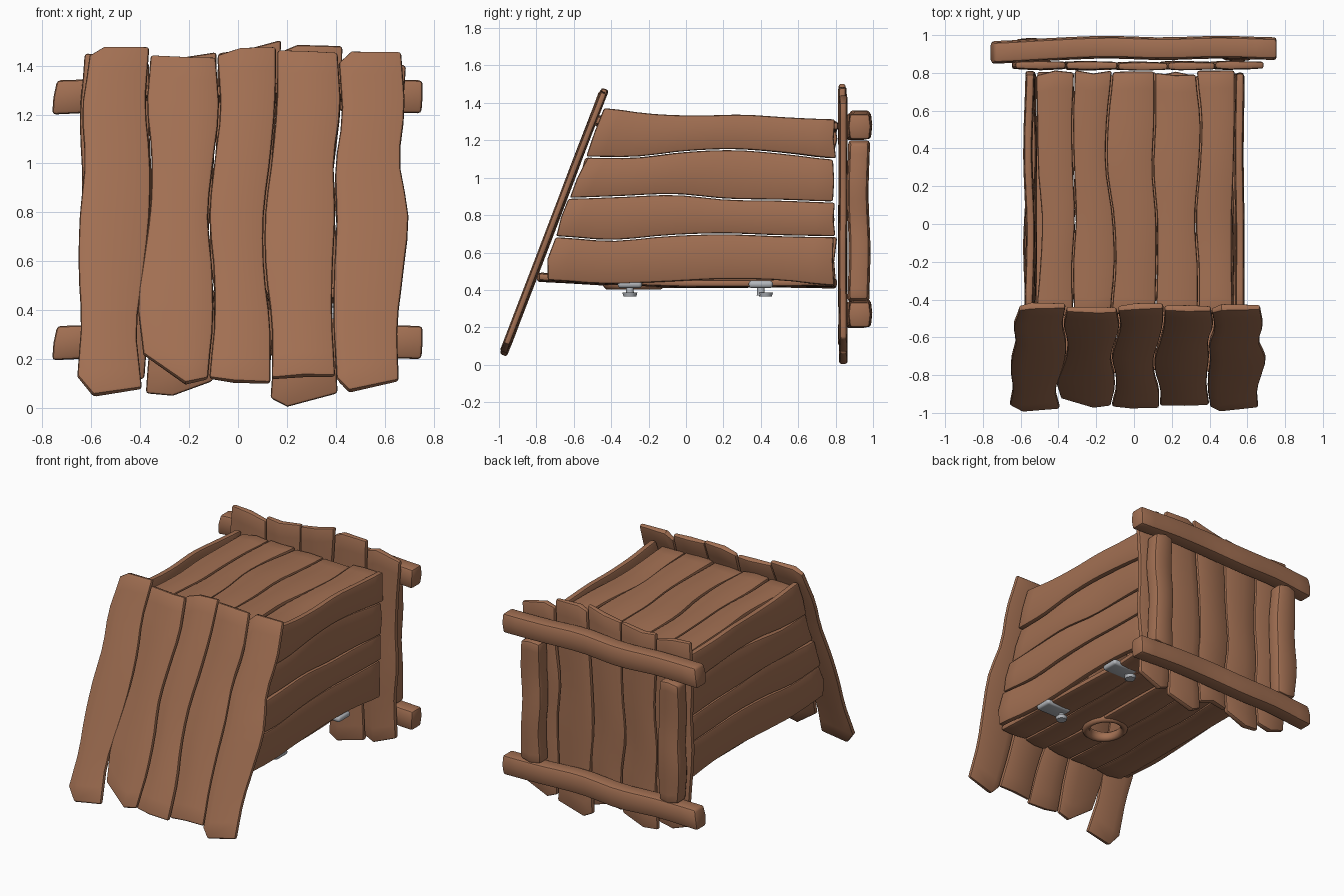
import bpy, bmesh, math, random
from mathutils import Vector

if "Cube" in bpy.data.objects:
    bpy.data.objects.remove(bpy.data.objects["Cube"])

random.seed(4)
R = random.uniform
wood = bpy.data.materials.new("wood")
wood.diffuse_color = (0.36, 0.16, 0.085, 1)
wood.use_nodes = True
wood.node_tree.nodes["Principled BSDF"].inputs["Base Color"].default_value = wood.diffuse_color
metal = bpy.data.materials.new("metal")
metal.diffuse_color = (0.45, 0.47, 0.5, 1)
metal.use_nodes = True
metal.node_tree.nodes["Principled BSDF"].inputs["Base Color"].default_value = metal.diffuse_color


def curve(pts, t):
    """Smooth interpolation through evenly spaced values."""
    n = len(pts) - 1
    i = min(int(t * n), n - 1)
    f = t * n - i
    a, b, c, d = (pts[max(0, min(n, i + k))] for k in (-1, 0, 1, 2))
    return b + 0.5 * f * (c - a + f * (2*a - 5*b + 4*c - d + f * (3*(b - c) + d - a)))


def finish(bm, name, mat):
    bmesh.ops.recalc_face_normals(bm, faces=bm.faces)
    me = bpy.data.meshes.new(name)
    bm.to_mesh(me)
    bm.free()
    ob = bpy.data.objects.new(name, me)
    bpy.context.collection.objects.link(ob)
    me.materials.append(mat)
    return ob


def plank(name, left, right, start, end, place, half, mid=0.5, bow=(0, 0), bev=0.012, crown=0.005):
    """Wavy board: u across, v along, w through; start/end give v at left, middle, right."""
    bm = bmesh.new()
    rows, g = 14, {}
    for s in (-1, 1):
        for r in range(rows + 1):
            t = r / rows
            a, b, w = curve(left, t), curve(right, t), curve(bow, t)
            for c, f in enumerate((0, mid, 1)):
                v = start[c] + (end[c] - start[c]) * t
                h = half + (crown if c == 1 else 0)
                g[s, r, c] = bm.verts.new(place(a + (b - a) * f, v, w + s * h))
    for r in range(rows):
        for s in (-1, 1):
            for c in (0, 1):
                bm.faces.new([g[s, r, c], g[s, r, c+1], g[s, r+1, c+1], g[s, r+1, c]])
        for c in (0, 2):
            bm.faces.new([g[-1, r, c], g[1, r, c], g[1, r+1, c], g[-1, r+1, c]])
    for r in (0, rows):
        for c in (0, 1):
            bm.faces.new([g[-1, r, c], g[1, r, c], g[1, r, c+1], g[-1, r, c+1]])
    bmesh.ops.recalc_face_normals(bm, faces=bm.faces)
    sharp = [e for e in bm.edges if e.calc_face_angle(0) > 0.9]
    bmesh.ops.bevel(bm, geom=sharp, offset=bev, segments=2, profile=0.5, affect='EDGES')
    return finish(bm, name, wood)


def panel(name, joints, starts, ends, place, half, mids=None, jitter=0.004):
    """Row of boards sharing wavy joints."""
    out = []
    for i in range(len(joints) - 1):
        l = [x + 0.003 for x in joints[i]]
        r = [x - 0.003 for x in joints[i + 1]]
        bow = [R(-jitter, jitter) for _ in range(4)]
        out.append(plank(f"{name}_{i+1}", l, r, starts[i], ends[i], place, half,
                         mids[i] if mids else 0.5, bow))
    return out


def wavy(xs, amp, n=6):
    return [[x + R(-amp, amp) for _ in range(n)] for x in xs]


# leaning front boards
SL = 0.383
N = Vector((0, -1, SL)).normalized()
front_y = lambda z: -0.98 + (z - 0.05) * SL
panel("front_board", [
    [-.66, -.645, -.655, -.65, -.63, -.64, -.61],
    [-.39, -.412, -.385, -.36, -.357, -.375, -.36],
    [-.12, -.10, -.102, -.12, -.10, -.075, -.088],
    [.135, .135, .11, .108, .135, .155, .158],
    [.40, .388, .39, .40, .395, .422, .41],
    [.66, .655, .68, .70, .665, .685, .67]],
    [(.13, .05, .08), (.22, .10, .12), (.12, .105, .10), (.12, .13, .13), (.12, .065, .11)],
    [(1.44, 1.475, 1.475), (1.44, 1.43, 1.43), (1.44, 1.47, 1.475), (1.46, 1.455, 1.45), (1.41, 1.455, 1.455)],
    lambda u, v, w: Vector((u, front_y(v), v)) + N * w, 0.016, [.25, .65, .4, .5, .2])

# upright back boards
panel("back_board", [
    [-.61, -.63, -.65, -.64, -.65, -.63],
    [-.38, -.36, -.37, -.35, -.36, -.36],
    [-.10, -.09, -.12, -.10, -.09, -.085],
    [.13, .15, .13, .14, .16, .18],
    [.41, .40, .41, .39, .42, .43],
    [.66, .65, .67, .66, .67, .69]],
    [(.14, .10, .12), (.06, .05, .11), (.12, .14, .10), (.04, .005, .06), (.10, .07, .14)],
    [(1.45, 1.44, 1.41), (1.44, 1.43, 1.455), (1.45, 1.47, 1.505), (1.46, 1.485, 1.48), (1.42, 1.44, 1.40)],
    lambda u, v, w: (u, 0.838 + w, v), 0.018, [.5, .4, .5, .25, .3])

# horizontal side boards, both sides
side_joints = [
    [.45, .43, .44, .455, .45, .42],
    [.685, .665, .69, .70, .69, .685],
    [.89, .90, .91, .885, .88, .87],
    [1.11, 1.11, 1.14, 1.15, 1.13, 1.10],
    [1.375, 1.345, 1.335, 1.34, 1.325, 1.315]]
for side, sx in (("right", 1), ("left", -1)):
    starts, ends = [], []
    for i in range(4):
        zs = (side_joints[i][0], (side_joints[i][0] + side_joints[i+1][0]) / 2, side_joints[i+1][0])
        starts.append([max(-.74, front_y(z) + .028 + R(0, .02)) for z in zs])
        ends.append([.80 + R(-.02, .01) for _ in zs])
    panel(side + "_side_board", side_joints, starts, ends,
          lambda u, v, w: (sx * (0.55 + w), v, u), 0.02, None, 0.012)

# roof boards
panel("roof_board", [
    [-.52, -.50, -.49, -.51, -.515, -.52],
    [-.32, -.325, -.31, -.32, -.325, -.315],
    [-.12, -.10, -.11, -.145, -.14, -.115],
    [.115, .12, .12, .10, .11, .11],
    [.34, .34, .325, .345, .355, .33],
    [.525, .52, .52, .53, .535, .535]],
    [[-.48 + R(-.01, .01) for _ in range(3)] for _ in range(5)],
    [[.805 + R(-.02, .01) for _ in range(3)] for _ in range(5)],
    lambda u, v, w: (u, v, 1.29 - .02 * v + w), 0.02, None, 0.008)

# floor boards with a round entrance hole
HOLE = (0.02, -0.28)
bm = bmesh.new()
bmesh.ops.create_cone(bm, cap_ends=True, segments=24, radius1=.115, radius2=.115, depth=.4)
bmesh.ops.translate(bm, verts=bm.verts, vec=(*HOLE, .45))
cutter = finish(bm, "hole_cutter", wood)
cutter.hide_render = True
cutter.hide_viewport = True
floor = panel("floor_board", wavy([-.525, -.31, -.10, .12, .32, .525], .012),
              [[-.79 + R(-.01, .02) for _ in range(3)] for _ in range(5)],
              [[.80 + R(-.02, .01) for _ in range(3)] for _ in range(5)],
              lambda u, v, w: (u, v, .437 + .045 * max(0, -v) ** 1.5 + w), 0.018, None, 0.006)
for ob in floor[1:4]:
    m = ob.modifiers.new("hole", 'BOOLEAN')
    m.object = cutter
    m.operation = 'DIFFERENCE'
    m.solver = 'EXACT'

# wooden rim of the hole
bpy.ops.mesh.primitive_torus_add(location=(*HOLE, .435), major_radius=.125, minor_radius=.026,
                                 major_segments=28, minor_segments=10)
rim = bpy.context.object
rim.name = "hole_rim"
rim.scale = (1, 1.1, 1.3)
rim.data.materials.append(wood)

# thick rear rails and posts
for nm, z in (("lower_rail", 0.0), ("upper_rail", 1.005)):
    plank(nm, [z + q for q in (.195, .21, .20, .215, .21, .20)],
          [z + q for q in (.335, .345, .34, .355, .345, .335)],
          (-.76, -.755, -.74), (.75, .755, .755), lambda u, v, w: (v, .928 + w, u), .052,
          bow=(-.02, -.004, .008, 0, .008, .0), bev=.015, crown=.008)
for nm, sx in (("right_post", 1), ("left_post", -1)):
    plank(nm, [.465 + R(-.01, .01) for _ in range(5)], [.62 + R(-.012, .012) for _ in range(5)],
          (.345, .335, .35), (1.19, 1.2, 1.185), lambda u, v, w: (sx * u, .922 + w, v), .05,
          bow=(0, .006, -.004, .004), bev=.018, crown=.008)


# metal latches under the floor
def latch(name, y, tilt):
    bm = bmesh.new()
    bmesh.ops.create_cube(bm, size=1)
    bmesh.ops.scale(bm, verts=bm.verts, vec=(.20, .13, .04))
    bmesh.ops.bevel(bm, geom=bm.edges[:], offset=.017, segments=3, profile=.5, affect='EDGES')
    bmesh.ops.translate(bm, verts=bm.verts, vec=(.46, y, .43))
    for pos, r1, r2, d in (((.39, y, .40), .022, .018, .06), ((.39, y + tilt, .375), .034, .04, .022)):
        geo = bmesh.ops.create_cone(bm, cap_ends=True, segments=16, radius1=r1, radius2=r2, depth=d)
        bmesh.ops.translate(bm, verts=geo['verts'], vec=pos)
    return finish(bm, name, metal)


latch("front_latch", -.30, 0)
latch("rear_latch", .40, .025)

# smooth shading with crisp edges
bpy.ops.object.select_all(action='DESELECT')
for ob in bpy.context.scene.objects:
    if ob.type == 'MESH' and ob is not cutter and not ob.hide_viewport:
        ob.select_set(True)
        bpy.context.view_layer.objects.active = ob
bpy.ops.object.shade_smooth_by_angle(angle=math.radians(38))
